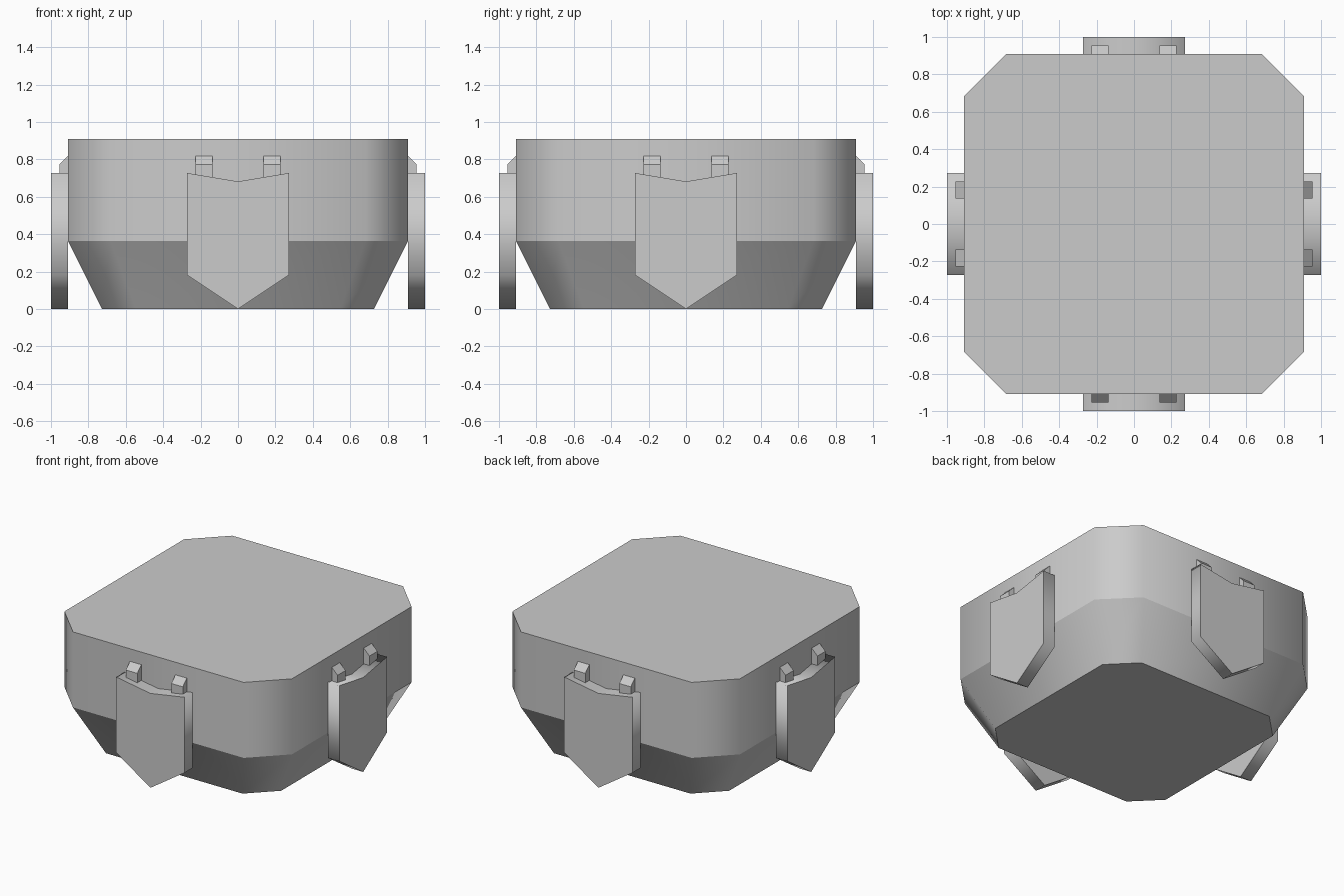
import bpy, bmesh
from math import pi
from mathutils import Matrix

if "Cube" in bpy.data.objects:
    bpy.data.objects.remove(bpy.data.objects["Cube"])

U = 1 / 11  # the model sits on a grid of 1/11 units


def loft(name, rings, smooth=True, turn=0):
    """Skin equal-length rings; walls are smooth, ring edges are sharp."""
    bm = bmesh.new()
    loops = [[bm.verts.new([c * U for c in p]) for p in ring] for ring in rings]
    n = len(loops[0])
    for a, b in zip(loops, loops[1:]):
        for i in range(n):
            j = (i + 1) % n
            bm.faces.new((a[i], a[j], b[j], b[i]))
    bm.faces.new(loops[0][::-1])
    bm.faces.new(loops[-1])
    bmesh.ops.recalc_face_normals(bm, faces=bm.faces[:])
    for f in bm.faces:
        f.smooth = smooth
    for loop in loops:
        for i in range(n):
            bm.edges.get((loop[i], loop[(i + 1) % n])).smooth = False
    bmesh.ops.transform(bm, matrix=Matrix.Rotation(turn, 4, 'Z'), verts=bm.verts[:])
    me = bpy.data.meshes.new(name)
    bm.to_mesh(me)
    bm.free()
    ob = bpy.data.objects.new(name, me)
    bpy.context.collection.objects.link(ob)
    return ob


def octagon(h, c, z):
    """Square of half-width h with corners cut off at c."""
    return [(h, -c, z), (h, c, z), (c, h, z), (-c, h, z),
            (-h, c, z), (-h, -c, z), (-c, -h, z), (c, -h, z)]


# Body: tapered underside below a straight chamfered block
loft("body", [octagon(8, 6, 0), octagon(10, 7.5, 4), octagon(10, 7.5, 10)])

shield = [(-3, 8), (-3, 2), (0, 0), (3, 2), (3, 8), (0, 7.5)]
hook = [(-10, 7.5), (-10.5, 7.5), (-10.5, 8.5), (-10, 9)]

# One hanging shield with two hooks on each side
for k, side in enumerate(("front", "right", "back", "left")):
    turn = k * pi / 2
    loft(f"{side}_shield", [[(x, y, z) for x, z in shield] for y in (-11, -10)], turn=turn)
    for s, x0 in enumerate((-2.5, 1.5)):
        loft(f"{side}_hook_{s + 1}",
             [[(x, y, z) for y, z in hook] for x in (x0, x0 + 1)], False, turn)
